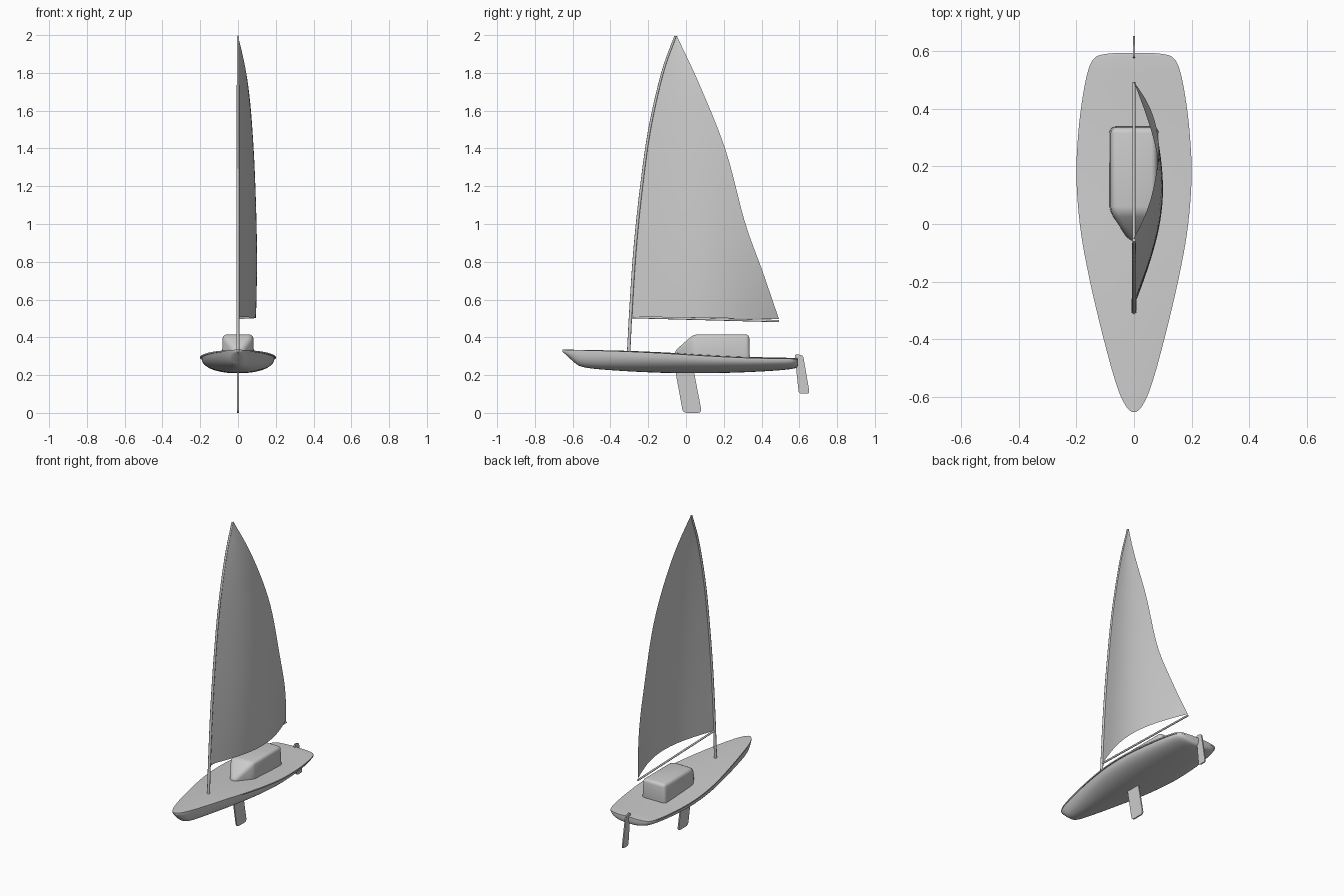
import bpy, bmesh, math
from mathutils import Vector

cube = bpy.data.objects.get("Cube")
if cube:
    bpy.data.objects.remove(cube, do_unlink=True)

GREY = (0.6, 0.6, 0.6, 1)
grey = bpy.data.materials.new("light_grey")
grey.use_nodes = True
grey.diffuse_color = GREY
grey.node_tree.nodes["Principled BSDF"].inputs["Base Color"].default_value = GREY


def finish(name, bm, angle=35, bevel=0, segments=3):
    """Turn a bmesh into a shaded, optionally bevelled object."""
    bmesh.ops.recalc_face_normals(bm, faces=bm.faces)
    mesh = bpy.data.meshes.new(name)
    bm.to_mesh(mesh)
    bm.free()
    mesh.materials.append(grey)
    obj = bpy.data.objects.new(name, mesh)
    bpy.context.collection.objects.link(obj)
    bpy.ops.object.select_all(action='DESELECT')
    obj.select_set(True)
    bpy.context.view_layer.objects.active = obj
    if bevel:
        mod = obj.modifiers.new("Bevel", 'BEVEL')
        mod.width, mod.segments = bevel, segments
        mod.limit_method, mod.angle_limit = 'ANGLE', math.radians(20)
        bpy.ops.object.modifier_apply(modifier=mod.name)
    bpy.ops.object.shade_smooth_by_angle(angle=math.radians(angle))
    return obj


def spline(points, t):
    """Catmull-Rom point at t in 0..1 along a few control points."""
    pts = [Vector(p) for p in points]
    f = min(max(t, 0), 1) * (len(pts) - 1)
    i = min(int(f), len(pts) - 2)
    u = f - i
    b, c = pts[i], pts[i + 1]
    a = pts[i - 1] if i else 2 * b - c
    d = pts[i + 2] if i + 2 < len(pts) else 2 * c - b
    return 0.5 * (2 * b + (c - a) * u + (2 * a - 5 * b + 4 * c - d) * u ** 2
                  + (3 * b - a - 3 * c + d) * u ** 3)


def skin(bm, rows, closed=False):
    """Bridge rows of coordinates with quads."""
    grid = [[bm.verts.new(p) for p in row] for row in rows]
    for r, s in zip(grid, grid[1:]):
        n = len(r)
        for j in range(n if closed else n - 1):
            k = (j + 1) % n
            bm.faces.new((r[j], r[k], s[k], s[j]))
    return grid


def tube(name, path, r0, r1, sides=12):
    """Tapered round spar along a path in the centre plane."""
    rows = []
    for i, p in enumerate(path):
        tan = (path[min(i + 1, len(path) - 1)] - path[max(i - 1, 0)]).normalized()
        across = Vector((1, 0, 0))
        up = tan.cross(across)
        r = r0 + (r1 - r0) * i / (len(path) - 1)
        rows.append([p + r * (math.cos(a) * across + math.sin(a) * up)
                     for a in (2 * math.pi * j / sides for j in range(sides))])
    bm = bmesh.new()
    grid = skin(bm, rows, closed=True)
    for end in (grid[0], grid[-1]):
        bm.faces.new(end)
    return finish(name, bm)


def blade(name, outline, thickness, radius):
    """Thin plate in the centre plane with rounded corners."""
    pts = [Vector((0, y, z)) for y, z in outline]
    bm = bmesh.new()
    ring = []
    for i, p in enumerate(pts):
        a = p + (pts[i - 1] - p).normalized() * radius
        b = p + (pts[(i + 1) % len(pts)] - p).normalized() * radius
        for k in range(5):
            u = k / 4
            q = a * (1 - u) ** 2 + p * 2 * u * (1 - u) + b * u ** 2
            ring.append(bm.verts.new(q - Vector((thickness / 2, 0, 0))))
    face = bm.faces.new(ring)
    out = bmesh.ops.extrude_face_region(bm, geom=[face])
    bmesh.ops.translate(bm, vec=(thickness, 0, 0),
                        verts=[v for v in out["geom"] if isinstance(v, bmesh.types.BMVert)])
    return finish(name, bm)


# Hull: stations of y, half width, deck height, keel height
stations = [(-0.653, 0.006, 0.335, 0.322), (-0.638, 0.024, 0.334, 0.310),
            (-0.60, 0.045, 0.333, 0.275), (-0.56, 0.060, 0.332, 0.247),
            (-0.48, 0.084, 0.330, 0.233), (-0.32, 0.125, 0.325, 0.221),
            (-0.15, 0.163, 0.317, 0.213), (0.0, 0.188, 0.308, 0.210),
            (0.17, 0.200, 0.298, 0.211), (0.33, 0.192, 0.291, 0.216),
            (0.46, 0.175, 0.288, 0.223), (0.54, 0.157, 0.287, 0.230),
            (0.575, 0.138, 0.286, 0.236), (0.588, 0.110, 0.286, 0.243),
            (0.594, 0.060, 0.286, 0.255)]
rows, deck_rows = [], []
for i in range(61):
    y, w, zd, zk = spline([Vector(s) for s in stations], i / 60)
    rim = zd - 0.008
    half = [(w, zd), (w, rim)]
    for j in range(13):
        a = j / 12 * math.pi / 2
        half.append((w * 0.965 * math.cos(a) ** 0.85,
                     rim - (rim - zk) * math.sin(a) ** 0.95))
    half[-1] = (0, zk)
    section = half + [(-x, z) for x, z in half[-2::-1]]
    rows.append([(x, y, z) for x, z in section])
    deck_rows.append([(w * u, y, zd + 0.006 * (1 - u * u) * w / 0.2)
                      for u in (-1, -0.75, -0.5, -0.25, 0, 0.25, 0.5, 0.75, 1)])
bm = bmesh.new()
hull_grid = skin(bm, rows)
deck_grid = skin(bm, deck_rows)
for end in (0, -1):
    bm.faces.new(hull_grid[end] + deck_grid[end][1:-1])
bmesh.ops.remove_doubles(bm, verts=bm.verts, dist=0.0002)
finish("hull", bm)

# Cabin: box with a pointed, sloping nose
bm = bmesh.new()
corners = [(0, -0.085, 0.305)]
for side in (-1, 1):
    corners += [(side * 0.086, 0.045, 0.28), (side * 0.086, 0.338, 0.28),
                (side * 0.080, 0.040, 0.415), (side * 0.080, 0.335, 0.415)]
nose, l0, l1, l2, l3, r0, r1, r2, r3 = [bm.verts.new(c) for c in corners]
for f in ((l2, r2, r3, l3), (nose, r2, l2), (nose, l2, l0), (nose, r0, r2),
          (l0, l2, l3, l1), (r0, r1, r3, r2), (l1, l3, r3, r1), (nose, l0, l1, r1, r0)):
    bm.faces.new(f)
finish("cabin", bm, angle=40, bevel=0.02, segments=4)

# Mast and boom
mast_line = [(0, -0.304, 0.31), (0, -0.291, 0.56), (0, -0.270, 0.87),
             (0, -0.238, 1.18), (0, -0.193, 1.50), (0, -0.125, 1.80), (0, -0.056, 1.995)]
tube("mast", [spline(mast_line, i / 30) for i in range(31)], 0.009, 0.006)
tube("boom", [Vector((0, -0.293, 0.507)), Vector((0, 0.493, 0.486))], 0.006, 0.006)

# Sail: curved luff, foot and leech filled by a blended sheet
leech_line = [(0, 0.492, 0.497), (0, 0.405, 0.75), (0, 0.312, 1.01), (0, 0.210, 1.39),
              (0, 0.075, 1.73), (0, -0.048, 1.995)]
luff_start = 0.135
rows = []
for i in range(33):
    t = i / 32
    luff = spline(mast_line, luff_start + (1 - luff_start) * t) + Vector((0, 0.008 * (1 - t), 0))
    leech = spline(leech_line, t)
    row = []
    for j in range(25):
        s = j / 24
        p = luff.lerp(leech, s)
        p.x = 0.095 * math.sin(math.pi * s) * (1 - t) ** 1.3 + 0.34 * s * t * (1 - t)
        row.append(p)
    rows.append(row)
bm = bmesh.new()
skin(bm, rows)
bmesh.ops.remove_doubles(bm, verts=bm.verts, dist=0.0002)
finish("sail", bm, angle=60)

# Keel fin and rudder
blade("keel_fin", [(-0.058, 0.23), (0.040, 0.23), (0.084, 0.0), (-0.016, 0.0)], 0.008, 0.022)
blade("rudder", [(0.575, 0.312), (0.620, 0.305), (0.655, 0.102), (0.597, 0.102)], 0.008, 0.016)
